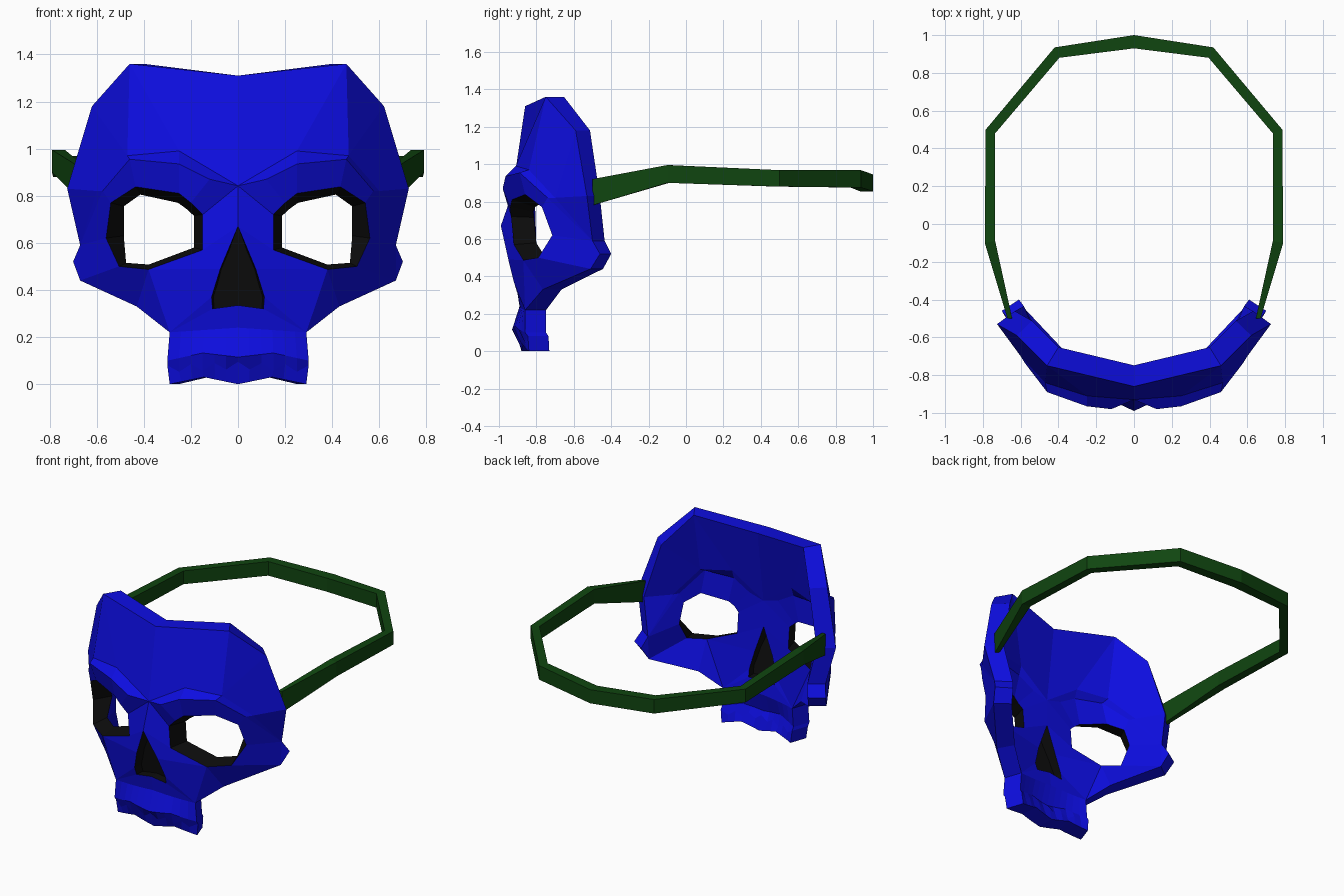
import bpy, bmesh

if "Cube" in bpy.data.objects:
    bpy.data.objects.remove(bpy.data.objects["Cube"])


def material(name, rgb):
    m = bpy.data.materials.new(name)
    m.diffuse_color = (*rgb, 1)
    m.use_nodes = True
    m.node_tree.nodes["Principled BSDF"].inputs["Base Color"].default_value = m.diffuse_color
    return m


BLUE = material("blue", (0.004, 0.004, 0.74))
BLACK = material("black", (0.004, 0.004, 0.004))
GREEN = material("dark_green", (0.005, 0.06, 0.005))


def finish(name, bm, mats):
    bmesh.ops.recalc_face_normals(bm, faces=bm.faces[:])
    me = bpy.data.meshes.new(name)
    bm.to_mesh(me)
    bm.free()
    for m in mats:
        me.materials.append(m)
    ob = bpy.data.objects.new(name, me)
    bpy.context.collection.objects.link(ob)
    return ob


# ---- right half of the mask: named points, mirrored later ----
pts, back = {}, {}
# eye opening, from inner low corner over the top and round
eye = [(.15, -.92, .57), (.15, -.935, .72), (.20, -.94, .77), (.25, -.93, .81), (.435, -.86, .838),
       (.54, -.77, .77), (.56, -.715, .62), (.505, -.79, .50), (.38, -.87, .487)]
eye_back = [(.187, .58), (.187, .715), (.22, .745), (.255, .77), (.415, .805),
            (.485, .755), (.485, .63), (.475, .515), (.379, .508)]
for i, (p, (bx, bz)) in enumerate(zip(eye, eye_back)):
    pts[f"e{i}"] = p
    back[f"e{i}"] = (bx, p[1] * .87, bz)
# nose opening, brow ridge, brow top, cheek and outer outline
groups = {
    "n": [(0, -.99, .67), (.075, -.95, .49), (.112, -.92, .37), (.108, -.905, .32), (0, -.905, .335)],
    "p": [(0, -.93, .842), (.12, -.98, .87), (.25, -.965, .935), (.46, -.89, .955), (.575, -.74, .82)],
    "t": [(.25, -.91, .99), (.47, -.84, .97), (.60, -.70, .82)],
    "c": [(.67, -.50, .59), (.70, -.46, .52), (.67, -.51, .44), (.43, -.765, .33)],
    "o": [(0, -.86, 1.31), (.46, -.75, 1.36), (.62, -.59, 1.18), (.725, -.53, .83)],
}
for key, group in groups.items():
    for i, p in enumerate(group):
        pts[f"{key}{i}"] = p

# upper jaw: columns across, rows lip / gum ridge / tooth scallops / bottom
for i in range(7):
    t = i / 6
    hump = 1 - abs(2 * t - 1)
    pts[f"j0{i}"] = (.29 * t, -.89 + .03 * t * t, .24 - .02 * t)
    pts[f"j1{i}"] = (.30 * t, -.93 + .07 * t * t, .115 - .015 * t + .025 * hump)
    pts[f"j2{i}"] = (.30 * t, -.905 + .06 * t * t, .095 - .015 * t - .03 * (i % 2))
    pts[f"j3{i}"] = (.29 * t, -.88 + .04 * t * t, .03 * hump)

# faces: ring round the eye, then brow, forehead, cheek, mid face and jaw
ring = ["n0", "p0", "p1", "p2", "p3", "p4", "c0", "c2", "c3"]
faces = [[f"e{i}", f"e{i+1}", ring[i + 1], ring[i]] for i in range(8)]
faces += [f.split() for f in (
    "p0 p1 p2 t0", "p2 p3 t1 t0", "p3 p4 t2 t1",
    "p0 t0 o1 o0", "t0 t1 o1", "t1 o2 o1", "t1 t2 o2", "t2 o3 o2", "t2 c0 o3", "p4 c0 t2",
    "c0 c2 c1", "n0 n1 e8 e0", "n1 n2 j06 e8", "e8 j06 c3", "n2 n3 j06",
    "n3 n4 j00 j01 j02 j03 j04 j05 j06")]
faces += [[f"j{r}{i}", f"j{r}{i+1}", f"j{r+1}{i+1}", f"j{r+1}{i}"] for r in range(3) for i in range(6)]

# ---- mask: front skin, back skin and rim ----
bm = bmesh.new()
cache = {}


def inner(n):
    x, y, z = pts[n]
    return back.get(n, (x * .87, max(y * .87, -.81), z))


def vert(n, side, layer):
    x, y, z = inner(n) if layer else pts[n]
    key = (n, side if x else 1, layer)
    if key not in cache:
        cache[key] = bm.verts.new((x * side, y, z))
    return cache[key]


use = {}
for f in faces:
    for a, b in zip(f, f[1:] + f[:1]):
        use.setdefault(frozenset((a, b)), []).append((a, b))
rim = [u[0] for u in use.values() if len(u) == 1]
for side in (1, -1):
    for layer in (0, 1):
        for f in faces:
            bm.faces.new([vert(n, side, layer) for n in f])
    for a, b in rim:
        if pts[a][0] == 0 and pts[b][0] == 0:
            continue
        wall = bm.faces.new([vert(a, side, 0), vert(b, side, 0), vert(b, side, 1), vert(a, side, 1)])
        # walls of eye and nose openings are black
        wall.material_index = int(a[0] == b[0] and a[0] in "en")
finish("skull_mask", bm, [BLUE, BLACK])

# ---- black panel closing the nose opening ----
bm = bmesh.new()
half = [tuple((u + v) / 2 for u, v in zip(pts[f"n{i}"], inner(f"n{i}"))) for i in range(5)]
loop = half + [(-x, y, z) for x, y, z in half[3:0:-1]]
bm.faces.new([bm.verts.new(p) for p in loop])
finish("nose_panel", bm, [BLACK])

# ---- head strap: rectangular section swept round the back ----
# outer x, outer y, inner x, inner y, bottom z, top z
stations = [(.67, -.50, .645, -.50, .78, .92), (.79, -.10, .735, -.09, .90, .995),
            (.785, .50, .735, .48, .88, .968), (.42, .935, .395, .88, .875, .968),
            (0, 1.0, 0, .93, .855, .945)]
stations += [(-a, b, -c, d, e, f) for a, b, c, d, e, f in stations[3::-1]]
bm = bmesh.new()
secs = [[bm.verts.new(p) for p in ((a, b, e), (a, b, f), (c, d, f), (c, d, e))]
        for a, b, c, d, e, f in stations]
for s, n in zip(secs, secs[1:]):
    for k in range(4):
        bm.faces.new((s[k], s[(k + 1) % 4], n[(k + 1) % 4], n[k]))
bm.faces.new(secs[0])
bm.faces.new(secs[-1])
finish("head_strap", bm, [GREEN])
